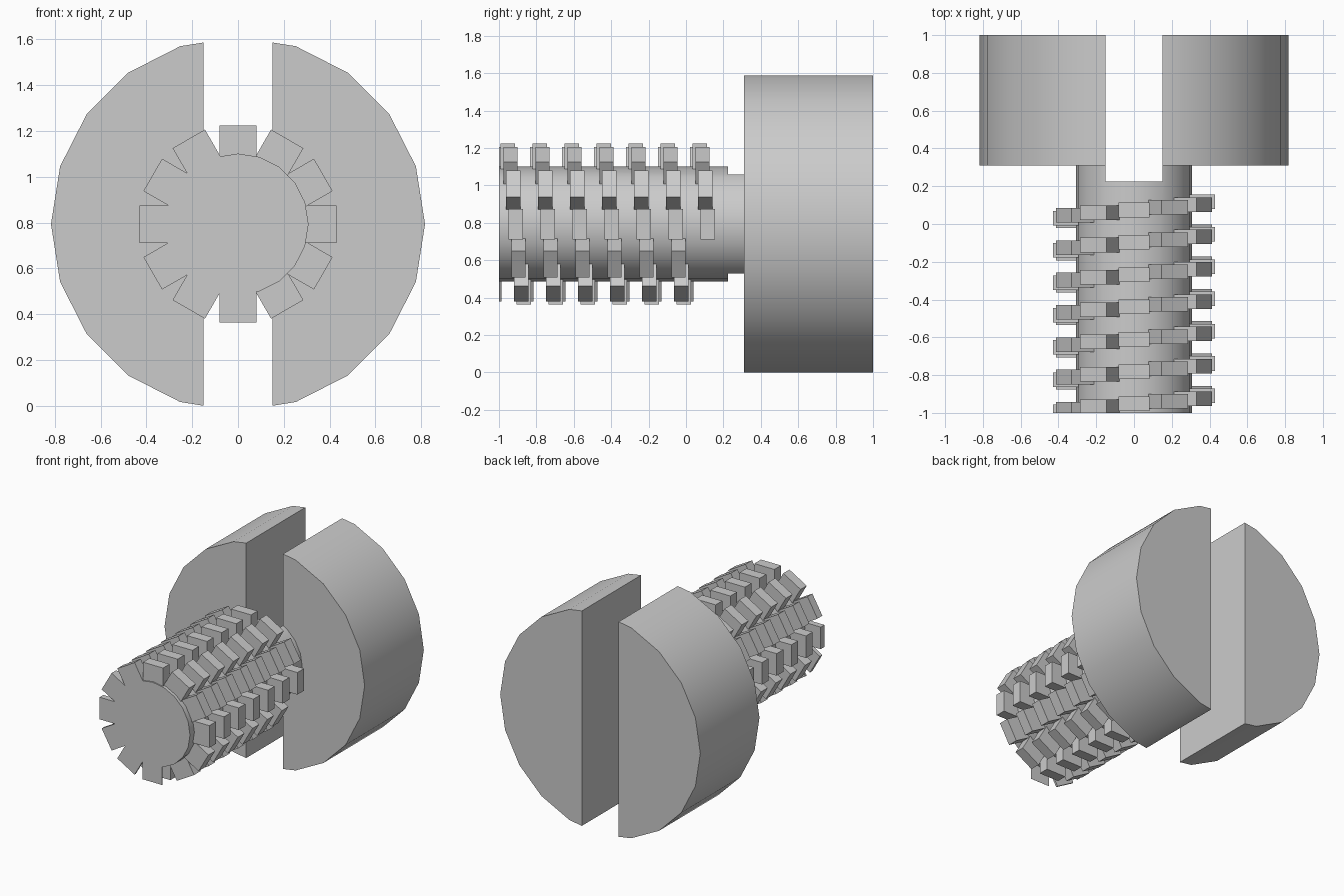
import bpy, bmesh
from math import radians
from mathutils import Matrix, Vector

old = bpy.data.objects.get("Cube")
if old:
    bpy.data.objects.remove(old, do_unlink=True)

AXIS_Z = 0.793                      # height of the screw axis
HEAD_R, SHAFT_R, TOOTH_R = 0.817, 0.308, 0.43
FRONT, NECK, BACK = -1.0, 0.31, 1.0
SLOT_HALF, SLOT_FLOOR = 0.15, 0.225

metal = bpy.data.materials.new("plain grey")
metal.use_nodes = True
grey = (0.6, 0.6, 0.6, 1)
metal.diffuse_color = grey
metal.node_tree.nodes["Principled BSDF"].inputs["Base Color"].default_value = grey


def finish(bm, name):
    mesh = bpy.data.meshes.new(name)
    bm.to_mesh(mesh)
    bm.free()
    mesh.materials.append(metal)
    obj = bpy.data.objects.new(name, mesh)
    bpy.context.collection.objects.link(obj)
    return obj


def activate(obj):
    bpy.ops.object.select_all(action='DESELECT')
    obj.select_set(True)
    bpy.context.view_layer.objects.active = obj


def box(bm, x, y, z, matrix=Matrix()):
    """Box from (min, max) pairs."""
    size = [b - a for a, b in (x, y, z)]
    mid = Vector([(a + b) / 2 for a, b in (x, y, z)])
    place = matrix @ Matrix.Translation(mid) @ Matrix.Diagonal((*size, 1))
    return bmesh.ops.create_cube(bm, size=1, matrix=place)["verts"]


def cylinder(name, radius, y0, y1):
    bm = bmesh.new()
    place = Matrix.Translation((0, (y0 + y1) / 2, AXIS_Z)) @ Matrix.Rotation(radians(90), 4, 'X')
    bmesh.ops.create_cone(bm, cap_ends=True, segments=20, radius1=radius,
                          radius2=radius, depth=y1 - y0, matrix=place)
    return finish(bm, name)


# Slotted head and shaft
head = cylinder("head", HEAD_R, NECK, BACK)
shaft = cylinder("shaft", SHAFT_R, FRONT, NECK)

bm = bmesh.new()
box(bm, (-SLOT_HALF, SLOT_HALF), (SLOT_FLOOR, BACK + 1), (-1, 3))
cutter = finish(bm, "slot_cutter")
cutter.hide_render = True
for part in (head, shaft):
    activate(part)
    cut = part.modifiers.new("slot", 'BOOLEAN')
    cut.operation = 'DIFFERENCE'
    cut.solver = 'EXACT'
    cut.object = cutter
    bpy.ops.object.modifier_apply(modifier=cut.name)
    bpy.ops.object.shade_smooth_by_angle(angle=radians(30))
bpy.data.objects.remove(cutter, do_unlink=True)

# Thread: a helix of blocks, twelve per turn, trimmed flush with the shaft end
START, STEP, HALF_DEPTH, HALF_WIDTH = 0.117, 0.01426, 0.0385, 0.0815
bm = bmesh.new()
for i in range(82):
    y = START - i * STEP
    turn = Matrix.Translation((0, y, AXIS_Z)) @ Matrix.Rotation(radians(-30 * i), 4, 'Y')
    box(bm, (0.25, TOOTH_R), (-HALF_DEPTH, HALF_DEPTH), (-HALF_WIDTH, HALF_WIDTH), turn)
cut = bmesh.ops.bisect_plane(bm, geom=bm.verts[:] + bm.edges[:] + bm.faces[:],
                             plane_co=(0, FRONT, 0), plane_no=(0, -1, 0), clear_outer=True)
rim = [e for e in cut["geom_cut"] if isinstance(e, bmesh.types.BMEdge)]
bmesh.ops.holes_fill(bm, edges=rim, sides=4)
bmesh.ops.recalc_face_normals(bm, faces=bm.faces[:])
finish(bm, "thread_blocks")
